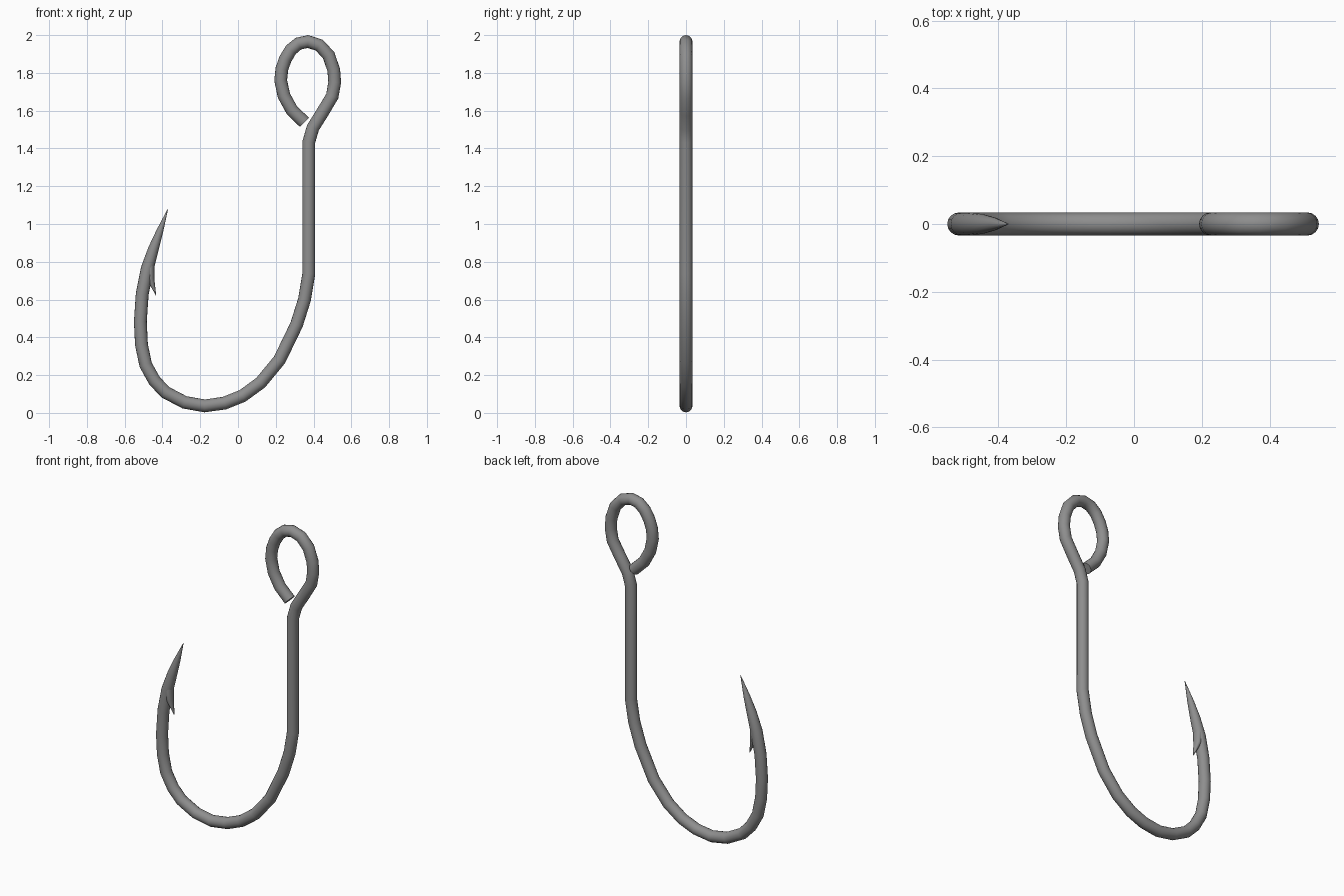
import bpy, bmesh, math
from mathutils import Vector

if "Cube" in bpy.data.objects:
    bpy.data.objects.remove(bpy.data.objects["Cube"])

SIDES = 16
R = 0.034

# Dark steel
steel = bpy.data.materials.new("dark_steel")
steel.diffuse_color = (.27, .27, .27, 1)
steel.use_nodes = True
steel.node_tree.nodes["Principled BSDF"].inputs["Base Color"].default_value = steel.diffuse_color


def sweep(name, pts):
    """Tube along x-z points (x, z, in-plane radius, y radius), capped at both ends."""
    bm = bmesh.new()
    P = [Vector((p[0], 0, p[1])) for p in pts]
    rings = []
    for i, p in enumerate(P):
        a = (p - P[i - 1]).normalized() if i else Vector()
        b = (P[i + 1] - p).normalized() if i < len(P) - 1 else Vector()
        t = (a + b).normalized()
        n = Vector((-t.z, 0, t.x))
        ring = []
        for k in range(SIDES):
            ang = 2 * math.pi * k / SIDES
            off = n * (math.cos(ang) * pts[i][2])
            off.y = math.sin(ang) * pts[i][3]
            ring.append(bm.verts.new(p + off))
        rings.append(ring)
    for r0, r1 in zip(rings, rings[1:]):
        for k in range(SIDES):
            j = (k + 1) % SIDES
            bm.faces.new((r0[k], r0[j], r1[j], r1[k]))
    bm.faces.new(rings[0][::-1])
    bm.faces.new(rings[-1])
    bmesh.ops.recalc_face_normals(bm, faces=bm.faces)
    me = bpy.data.meshes.new(name)
    bm.to_mesh(me)
    bm.free()
    me.materials.append(steel)
    ob = bpy.data.objects.new(name, me)
    bpy.context.collection.objects.link(ob)
    bpy.ops.object.select_all(action='DESELECT')
    bpy.context.view_layer.objects.active = ob
    ob.select_set(True)
    bpy.ops.object.shade_smooth_by_angle(angle=math.radians(40))
    return ob


# Centre line: eye loop, straight shank, bend
eye = [(.352, 1.538), (.285, 1.603), (.243, 1.68), (.226, 1.76), (.232, 1.82),
       (.25, 1.872), (.28, 1.922), (.32, 1.955), (.37, 1.966), (.43, 1.947),
       (.48, 1.893), (.507, 1.815), (.512, 1.75), (.499, 1.677),
       (.447, 1.59), (.397, 1.51), (.375, 1.435)]
bend = [(.375, .737), (.352, .60), (.31, .467), (.22, .281), (.12, .16),
        (.024, .09), (-.071, .052), (-.177, .037), (-.283, .056), (-.384, .109),
        (-.442, .17), (-.489, .255), (-.511, .361), (-.517, .483),
        (-.507, .63), (-.48, .765)]
wire = [(x, z, R, R) for x, z in eye + bend]

# Sharpened point
wire += [(-.447, .87, .028, .029), (-.413, .965, .018, .019), (-.371, 1.08, .001, .001)]
sweep("hook_wire", wire)

# Barb pointing back down inside the bend
sweep("barb", [(-.455, .85, .012, .016), (-.466, .77, .023, .031),
               (-.463, .71, .02, .026), (-.434, .622, .001, .002)])
